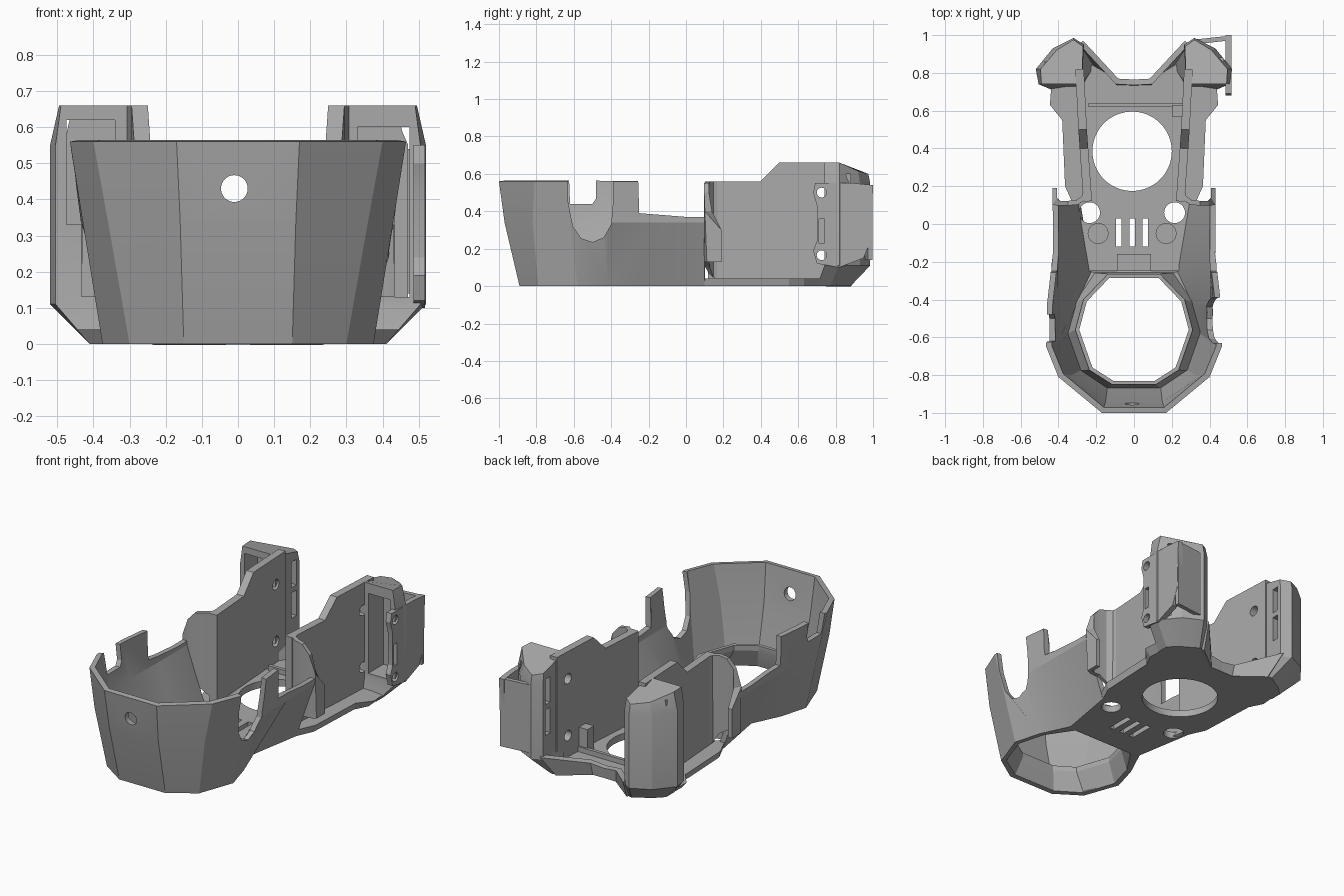
import bpy, bmesh, math
from mathutils import Matrix

cube = bpy.data.objects.get("Cube")
if cube:
    bpy.data.objects.remove(cube)

grey = bpy.data.materials.new("plain grey")
grey.use_nodes = True
tone = (0.4, 0.4, 0.4, 1)
grey.diffuse_color = tone
grey.node_tree.nodes["Principled BSDF"].inputs["Base Color"].default_value = tone


def finish(name, bm, closed=True):
    if closed:
        bmesh.ops.recalc_face_normals(bm, faces=bm.faces)
    mesh = bpy.data.meshes.new(name)
    bm.to_mesh(mesh)
    bm.free()
    mesh.materials.append(grey)
    ob = bpy.data.objects.new(name, mesh)
    bpy.context.collection.objects.link(ob)
    return ob


def loft(name, rings, loop=True, cap=True):
    """Skin a stack of rings, each a list of 3D points."""
    bm = bmesh.new()
    rows = [[bm.verts.new(p) for p in r] for r in rings]
    n = len(rows[0])
    for a, b in zip(rows, rows[1:]):
        for i in range(n if loop else n - 1):
            k = (i + 1) % n
            bm.faces.new((a[i], a[k], b[k], b[i]))
    if cap:
        bm.faces.new(rows[0][::-1])
        bm.faces.new(rows[-1])
    return finish(name, bm, cap)


def box(name, x, y, z):
    bm = bmesh.new()
    bmesh.ops.create_cube(bm, size=1)
    bmesh.ops.scale(bm, verts=bm.verts, vec=(x[1] - x[0], y[1] - y[0], z[1] - z[0]))
    bmesh.ops.translate(bm, verts=bm.verts, vec=(sum(x) / 2, sum(y) / 2, sum(z) / 2))
    return finish(name, bm)


def rod(name, at, r, depth, axis="Z", sides=48):
    bm = bmesh.new()
    bmesh.ops.create_cone(bm, cap_ends=True, segments=sides, radius1=r, radius2=r, depth=depth)
    if axis != "Z":
        bmesh.ops.rotate(bm, verts=bm.verts,
                         matrix=Matrix.Rotation(math.pi / 2, 3, "Y" if axis == "X" else "X"))
    bmesh.ops.translate(bm, verts=bm.verts, vec=at)
    return finish(name, bm)


def prism_x(name, outline, x0, x1):
    return loft(name, [[(x, y, z) for y, z in outline] for x in (x0, x1)])


def apply(ob, kind, **settings):
    m = ob.modifiers.new(kind, kind)
    for k, v in settings.items():
        setattr(m, k, v)
    bpy.context.view_layer.objects.active = ob
    bpy.ops.object.modifier_apply(modifier=m.name)


def cut(ob, *cutters):
    for c in cutters:
        apply(ob, "BOOLEAN", operation="DIFFERENCE", solver="EXACT", object=c)
        bpy.data.objects.remove(c)


def thicken(ob, t, offset):
    apply(ob, "SOLIDIFY", thickness=t, offset=offset, use_even_offset=True)


def both(side):
    return [(-x, y) for x, y in reversed(side)] + list(side)


def lift(points, z):
    return [(x, y, z) for x, y in points]


def sheet(name, s, path, t):
    """Upright thin wall through (x, y, bottom, top) stations on side s."""
    ob = loft(name, [[(s * x, y, a) for x, y, a, b in path],
                     [(s * x, y, b) for x, y, a, b in path]], loop=False, cap=False)
    thicken(ob, t, 0)
    return ob


# Faceted front shell
low = [(.15, -.89), (.30, -.79), (.375, -.58), (.33, -.42), (.25, -.25)]
mid = [(.16, -.97), (.36, -.82), (.43, -.62), (.435, -.42), (.43, -.16), (.43, .1)]
top = [(.17, -1), (.40, -.81), (.465, -.65), (.46, -.42), (.43, -.16), (.44, .1)]
shell = loft("front_shell", [lift(both(low + [(.31, .1)]), 0), lift(both(mid), .34),
                             lift(both(top), .56)], loop=False, cap=False)
thicken(shell, .03, -1)
arch = [(-.63, .7), (-.63, .45), (-.605, .32), (-.56, .255), (-.5, .235),
        (-.44, .26), (-.4, .33), (-.39, .45), (-.39, .7)]
notch = [(-.63, .7), (-.62, .44), (-.5, .44), (-.48, .47), (-.48, .7)]
drop = [(-.26, .7), (-.25, .39), (.0, .37), (.2, .37), (.2, .7)]
cut(shell, prism_x("arch_cutter", arch, .2, .7), prism_x("notch_cutter", notch, -.7, -.2),
    prism_x("drop_cutter", drop, -.7, .7), rod("bore_cutter", (-.01, -1, .43), .037, .3, "Y"))

# Tapered collar round the front opening
foot = [(.14, -.86), (.28, -.77), (.345, -.58), (.30, -.42), (.2, -.27)]
neck = [(.11, -.83), (.22, -.76), (.29, -.56), (.25, -.41), (.13, -.285)]
collar = loft("front_collar", [lift(both(low), 0), lift(both(foot), .002),
                               lift(both(neck), .11), lift(both(neck), .14)], cap=False)
thicken(collar, .02, 1)

# Floor plate with flared edge
half = [(.25, -.25), (.31, .1), (.355, .2), (.37, .55), (.41, .63), (.40, .77),
        (.25, .88), (.08, .76)]
wide = [(x + (.035 if y > .6 else .01) * (x > .1), y) for x, y in half]
floor = loft("floor_plate", [lift(both(half), 0), lift(both(wide), .04)])
cut(floor, rod("round_cutter", (-.01, .385, 0), .21, .3, sides=96))
for x in (-.235, .215):
    cut(floor, rod("screw_cutter", (x, .06, 0), .055, .3))
for i in range(3):
    x = -.08 + i * .07
    cut(floor, box("vent_cutter", (x - .015, x + .015), (-.12, .03), (-.1, .1)))
for x in (-.19, .17):
    rod("floor_boss", (x, -.05, .035), .055, .03)
box("floor_tab", (-.09, .09), (-.25, -.16), (.03, .08))
box("rear_rib", (-.24, .26), (.62, .64), (.03, .07))

for s, word in ((1, "left"), (-1, "right")):
    # Straight side wall with a raised rear half
    wall = sheet(word + "_wall", s, [(.245, .12, .03, .56), (.265, .4, .03, .56),
                                     (.272, .5, .03, .66), (.288, .82, .03, .66)], .045)
    cut(wall, *[rod("hole_cutter", (s * .29, .725, z), .03, .3, "X") for z in (.165, .5)])

    # Wing turned outward at the wall front, rounded down to its outer lip
    sheet(word + "_wing", s, [(.25, .2, .03, .56), (.265, .14, .05, .56), (.3, .115, .1, .56),
                              (.35, .11, .13, .55), (.395, .11, .13, .5), (.42, .12, .13, .4),
                              (.42, .19, .13, .3)], .025)

    # Rear corner pod
    base = [(.28, .72), (.41, .70), (.41, .77), (.36, .82), (.26, .88), (.2, .85)]
    body = [(.275, .74), (.505, .74), (.52, .82), (.43, .93), (.32, .985), (.265, .95)]
    crown = [(.275, .74, .66), (.49, .74, .66), (.495, .82, .66),
             (.41, .92, .615), (.32, .975, .6), (.27, .94, .61)]
    pod = loft(word + "_pod", [[(s * x, y, z) for x, y, z in r] for r in
                               (lift(base, 0), lift(body, .11), lift(body, .55), crown)])
    if s > 0:
        cut(pod, box("hollow_cutter", (.33, .475), (.6, .88), (.13, .6)))
    else:
        cut(pod, box("hollow_cutter", (-.475, -.34), (.6, .86), (.33, .62)))
    for z in (.24, .42):
        cut(pod, box("slot_cutter", sorted((s * .2, s * .31)), (.88, .925), (z, z + .15)))

    # Sloped lip along the rear notch
    lip = loft(word + "_rear_lip", [[(0, .745, 0), (s * .08, .745, 0), (s * .24, .87, 0)],
                                    [(0, .75, .06), (s * .09, .755, .07), (s * .28, .96, .13)]],
               loop=False, cap=False)
    thicken(lip, .03, 0)

# Mounting ear with screw holes and slot
ear_shape = [(.70, .12), (.82, .1), (.95, .15), (.99, .25), (1, .54), (.9, .55), (.69, .55),
             (.68, .5), (.70, .43), (.70, .24), (.68, .19)]
ear = prism_x("mounting_ear", ear_shape, .485, .517)
cut(ear, *[rod("ear_cutter", (.5, .725, z), .026, .2, "X") for z in (.165, .5)],
    box("ear_slot_cutter", (.4, .6), (.71, .74), (.23, .36)))
sheet("ear_back", 1, [(.33, .965, .14, .54), (.515, .985, .14, .54)], .025)

# Small bracket on the floor beside the wall
box("floor_bracket", (.2, .27), (.57, .63), (.03, .18))

# Soft shading with crisp edges
for ob in bpy.context.scene.objects:
    ob.select_set(ob.type == "MESH")
bpy.context.view_layer.objects.active = shell
bpy.ops.object.shade_smooth_by_angle(angle=math.radians(18))
